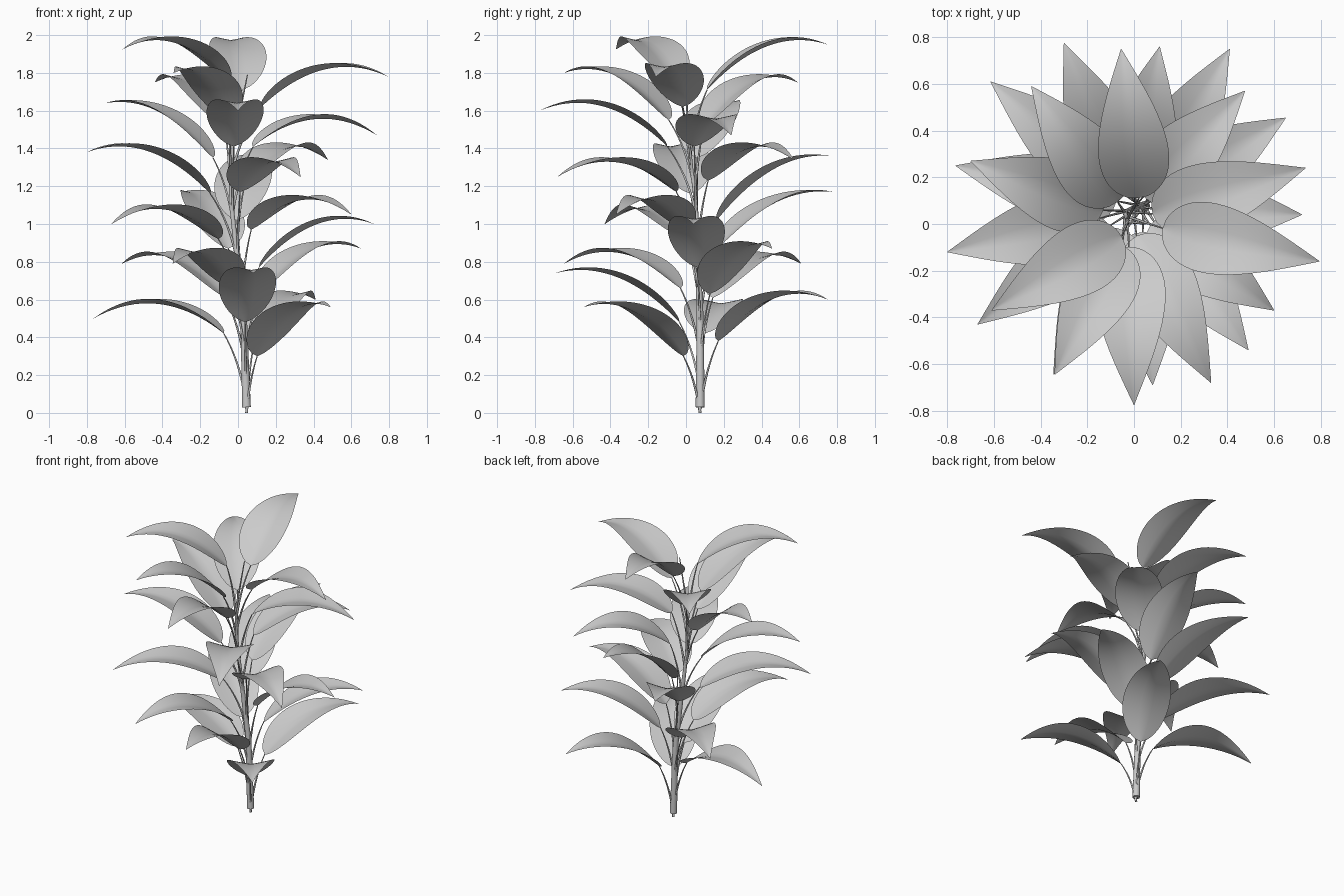
import bpy
from math import sqrt, sin, pi
from mathutils import Vector

if "Cube" in bpy.data.objects:
    bpy.data.objects.remove(bpy.data.objects["Cube"])

# one leaf per row: tip x, y, z and how far the tip rises above the blade's base
LEAVES = [
    (-.055, .75, 1.95, .24), (-.61, -.37, 1.925, .17), (.795, -.16, 1.78, .16),
    (-.34, -.645, 1.8, .25), (-.44, .59, 1.75, .23), (-.7, .27, 1.64, .29),
    (0, -.775, 1.6, .19), (.735, .24, 1.47, .06), (-.8, -.12, 1.38, .22),
    (.11, .76, 1.36, .34), (.475, .57, 1.34, .11), (.33, -.68, 1.25, .08),
    (-.3, .775, 1.17, .3), (.6, -.37, 1.05, .08), (.72, .04, 1, .23),
    (-.67, -.43, 1, .08), (.65, .455, .87, .24), (-.615, .61, .79, .18),
    (-.345, -.645, .79, .13), (.08, -.69, .74, .26), (.41, .75, .6, .22),
    (.49, -.54, .56, .26), (-.765, .25, .5, .08),
]
# stem path
STEM = [Vector(p) for p in ((.045, .075, .03), (.03, .075, .5), (-.04, .05, 1.15),
                            (-.025, .01, 1.42), (.05, 0, 1.79))]


def stem_at(z):
    """Point on the stem at height z."""
    for a, b in zip(STEM, STEM[1:]):
        if z <= b.z:
            return a.lerp(b, max(0, (z - a.z) / (b.z - a.z)))
    return STEM[-1].copy()


def quad(a, b, c, t):
    return a * (1 - t) ** 2 + b * 2 * t * (1 - t) + c * t * t


def tube(name, pts, r0, r1, res):
    """Round tapering tube through the points."""
    cu = bpy.data.curves.new(name, 'CURVE')
    cu.dimensions = '3D'
    cu.bevel_depth = 1
    cu.bevel_resolution = res
    cu.use_fill_caps = True
    sp = cu.splines.new('POLY')
    sp.points.add(len(pts) - 1)
    for i, (p, co) in enumerate(zip(sp.points, pts)):
        p.co = (*co, 1)
        p.radius = r0 + (r1 - r0) * i / (len(pts) - 1)
    sp.use_smooth = True
    bpy.context.collection.objects.link(bpy.data.objects.new(name, cu))


def blade(name, base, mid, tip):
    """Pointed oval sheet along an arched, slightly folded midrib."""
    rows, cols = 24, 8
    side = Vector((base.y - tip.y, tip.x - base.x, 0)).normalized()
    verts, faces = [], []
    for i in range(rows + 1):
        u = (i / rows) ** 1.3
        p = quad(base, mid, tip, u)
        tangent = ((mid - base) * (1 - u) + (tip - mid) * u).normalized()
        normal = tangent.cross(side)
        w = .15 * sin(pi * u ** .6) + .001
        for j in range(cols + 1):
            v = 2 * j / cols - 1
            verts.append(p + side * v * w + normal * .2 * w * abs(v) ** 1.2)
    for i in range(rows):
        for j in range(cols):
            a = i * (cols + 1) + j
            faces.append((a, a + 1, a + cols + 2, a + cols + 1))
    me = bpy.data.meshes.new(name)
    me.from_pydata(verts, [], faces)
    me.shade_smooth()
    bpy.context.collection.objects.link(bpy.data.objects.new(name, me))


# main stem
bottom, top = STEM[0].z, STEM[-1].z
tube("stem", [stem_at(bottom + (top - bottom) * i / 24) for i in range(25)], .024, .003, 3)

# leaves, each an arched blade on a thin stalk
for n, (tx, ty, tz, climb) in enumerate(LEAVES, 1):
    tip = Vector((tx, ty, tz))
    base = stem_at(tz - climb)
    out = tip - base
    out.z = 0
    base += out.normalized() * .11
    base.z = tz - climb
    # arch height grows with the climb; lift is the control point that reaches it
    rise = max(.108 + .65 * climb, climb + .002)
    mid = (base + tip) / 2
    mid.z = base.z + rise + sqrt(rise * rise - rise * climb)
    blade(f"leaf_blade_{n:02d}", base, mid, tip)
    # stalk leaves the stem well below the blade
    z0 = max(0, base.z - .36)
    root = stem_at(z0)
    root.z = z0
    bend = root.lerp(base, .3)
    bend.z = z0 + (base.z - z0) * .6
    tube(f"leaf_stalk_{n:02d}", [quad(root, bend, base, i / 10) for i in range(11)],
         .008, .003, 1)
